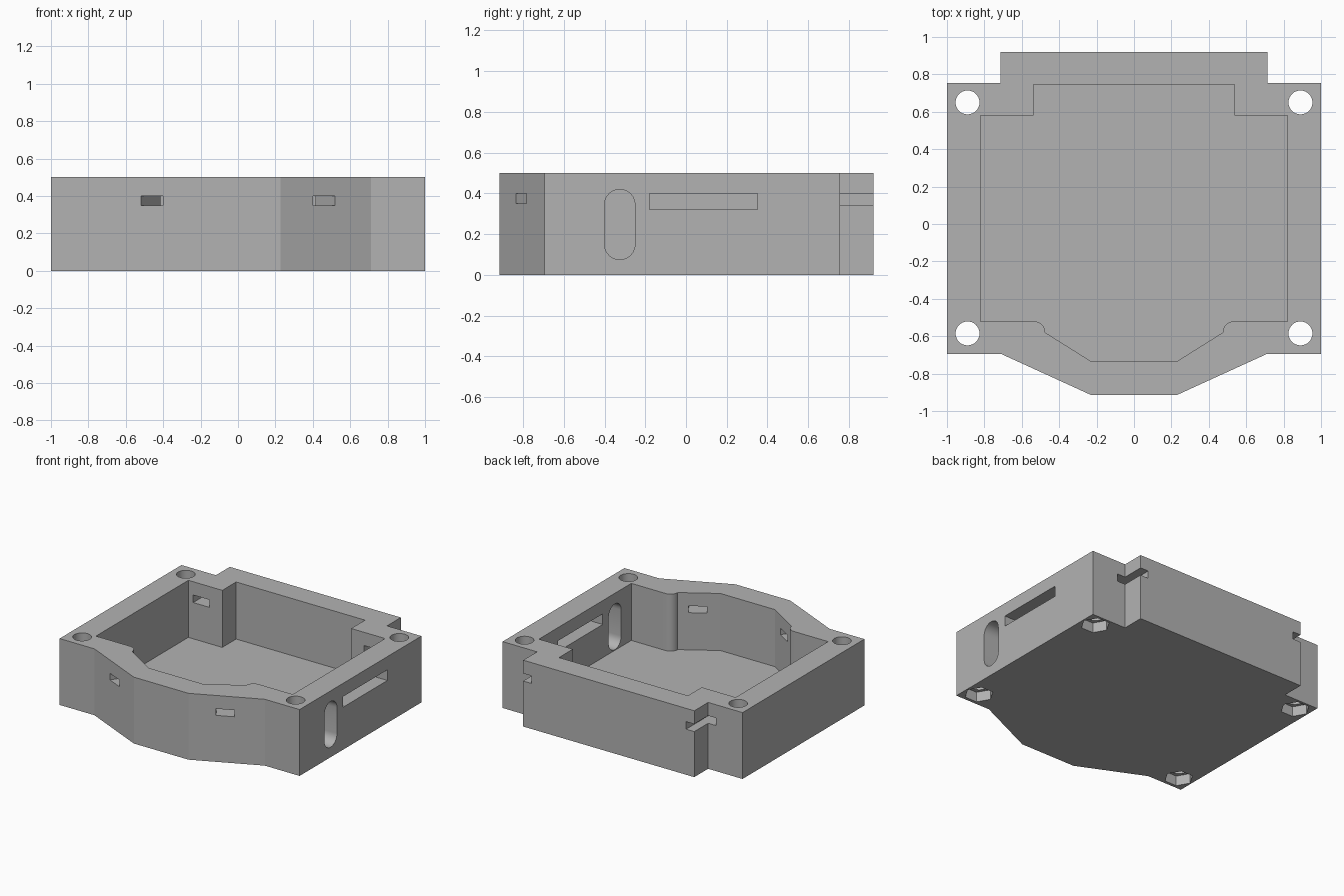
import bpy
import bmesh
from math import cos, sin, pi, radians
from mathutils import Matrix

if "Cube" in bpy.data.objects:
    bpy.data.objects.remove(bpy.data.objects["Cube"], do_unlink=True)

HEIGHT = 0.5
FLOOR = 0.07

grey = bpy.data.materials.new("plain_grey")
grey.use_nodes = True
grey.diffuse_color = (0.45, 0.45, 0.45, 1)
grey.node_tree.nodes["Principled BSDF"].inputs["Base Color"].default_value = grey.diffuse_color


def prism(name, outline, low, high, matrix=Matrix()):
    """Extrude a closed 2D outline from low to high, then place it."""
    bm = bmesh.new()
    face = bm.faces.new([bm.verts.new((u, v, low)) for u, v in outline])
    extruded = bmesh.ops.extrude_face_region(bm, geom=[face])["geom"]
    verts = [g for g in extruded if isinstance(g, bmesh.types.BMVert)]
    bmesh.ops.translate(bm, verts=verts, vec=(0, 0, high - low))
    bmesh.ops.recalc_face_normals(bm, faces=bm.faces)
    bm.transform(matrix)
    mesh = bpy.data.meshes.new(name)
    bm.to_mesh(mesh)
    bm.free()
    mesh.materials.append(grey)
    obj = bpy.data.objects.new(name, mesh)
    bpy.context.collection.objects.link(obj)
    return obj


def mirrored(half):
    """Complete a right-hand half outline, listed from back to front."""
    return half + [(-x, y) for x, y in reversed(half)]


def arc(cx, cy, r, start, end, steps):
    return [(cx + r * cos(start + (end - start) * i / steps),
             cy + r * sin(start + (end - start) * i / steps)) for i in range(steps + 1)]


def rect(x0, x1, y0, y1):
    return [(x0, y0), (x1, y0), (x1, y1), (x0, y1)]


def cut(target, cutter):
    cutter.hide_render = True
    mod = target.modifiers.new(cutter.name, "BOOLEAN")
    mod.operation = "DIFFERENCE"
    mod.solver = "EXACT"
    mod.object = cutter
    bpy.context.view_layer.objects.active = target
    bpy.ops.object.modifier_apply(modifier=mod.name)
    bpy.data.objects.remove(cutter, do_unlink=True)


# Outer block
tray = prism("enclosure_tray", mirrored([
    (0.713, 0.92), (0.713, 0.755), (1, 0.755), (1, -0.695),
    (0.71, -0.695), (0.228, -0.915)]), 0, HEIGHT)

# Open cavity with rounded posts at the front
cavity = mirrored(
    [(0.537, 0.745), (0.537, 0.58), (0.82, 0.58), (0.82, -0.52)]
    + arc(0.535, -0.58, 0.06, pi / 2, pi, 8) + [(0.228, -0.735)])
cut(tray, prism("cavity", cavity, FLOOR, 0.7))

# Screw holes with hexagonal nut pockets underneath
for x in (-0.89, 0.89):
    for y in (-0.585, 0.65):
        cut(tray, prism("screw_hole", arc(x, y, 0.064, 0, 2 * pi, 32)[:-1], -0.1, 0.7))
        cut(tray, prism("nut_pocket", arc(x, y, 0.1, 0, 2 * pi, 6)[:-1], -0.1, 0.075))

# Strap slots: straight at the back, angled through the front slopes
for side in (-1, 1):
    cut(tray, prism("back_slot", rect(side * 0.645, side * 0.78, 0.5, 1.1), 0.343, 0.4))
    turn = Matrix.Translation((side * 0.4, -0.715, 0)) @ Matrix.Rotation(side * radians(33), 4, "Z")
    cut(tray, prism("front_slot", rect(-0.064, 0.064, -0.2, 0.2), 0.35, 0.4, turn))

# Side openings: outlines in (y, z) swept along x
sideways = Matrix(((0, 0, 1, 0), (1, 0, 0, 0), (0, 1, 0, 0), (0, 0, 0, 1)))
cut(tray, prism("connector_slot", rect(-0.18, 0.35, 0.32, 0.4), 0.7, 1.1, sideways))
oval = arc(-0.325, 0.345, 0.075, 0, pi, 12) + arc(-0.325, 0.15, 0.075, pi, 2 * pi, 12)
cut(tray, prism("cable_opening", oval, 0.7, 1.1, sideways))

# Smooth the round walls, keep the corners crisp
bpy.ops.object.select_all(action="DESELECT")
tray.select_set(True)
bpy.context.view_layer.objects.active = tray
bpy.ops.object.shade_smooth_by_angle(angle=radians(20))
